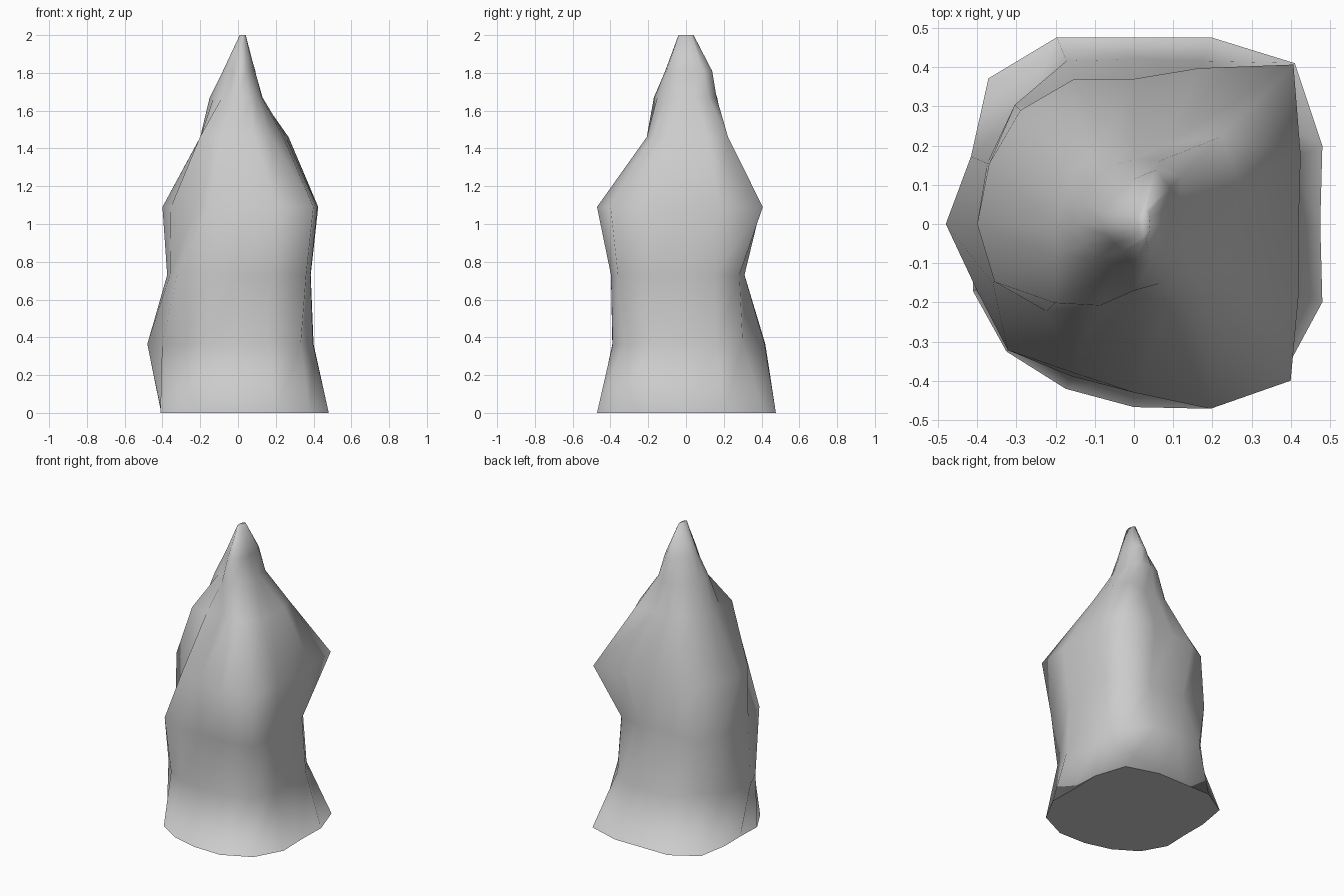
import bpy, bmesh
from math import cos, sin, pi

SIDES = 16

# Outline of the rock at each height: radii counter-clockwise from +x
LAYERS = {
    0.00: (.475, .52, .58, .515, .475, .515, .525, .44, .405, .445, .46, .455, .467, .51, .54, .52),
    0.364: (.40, .425, .425, .45, .42, .45, .40, .45, .48, .435, .415, .40, .39, .42, .47, .43),
    0.73: (.385, .40, .40, .335, .31, .335, .43, .405, .375, .39, .455, .42, .39, .43, .51, .415),
    1.09: (.42, .46, .575, .43, .37, .40, .41, .40, .40, .385, .315, .41, .43, .51, .565, .455),
    1.46: (.255, .29, .315, .22, .205, .21, .20, .19, .20, .215, .285, .225, .17, .225, .25, .26),
    1.67: (.13, .13, .17, .175, .165, .16, .15, .14, .15, .14, .12, .115, .17, .165, .145, .135),
    1.81: (.09, .095, .13, .15, .115, .09, .08, .08, .08, .075, .07, .075, .11, .11, .10, .09),
}


def ring(bm, points, z):
    return [bm.verts.new((x, y, z)) for x, y in points]


angles = [2 * pi * i / SIDES for i in range(SIDES)]
bm = bmesh.new()

# Uneven rock layers
rings = [ring(bm, [(r * cos(a), r * sin(a)) for r, a in zip(radii, angles)], z)
         for z, radii in LAYERS.items()]
# Narrow tip
rings.append(ring(bm, [(.025 + .016 * cos(a), .04 * sin(a)) for a in angles], 2.0))

# Skin between layers, closed at base and tip
for low, high in zip(rings, rings[1:]):
    for i in range(SIDES):
        j = (i + 1) % SIDES
        bm.faces.new((low[i], low[j], high[j], high[i]))
base = bm.faces.new(rings[0][::-1])
bm.faces.new(rings[-1])
# Flat underside with a softly shaded rim
bmesh.ops.inset_region(bm, faces=[base], thickness=.08)
for face in bm.faces:
    face.smooth = True
bm.normal_update()

mesh = bpy.data.meshes.new("pointed_rock")
bm.to_mesh(mesh)
bm.free()
rock = bpy.data.objects.new("pointed_rock", mesh)
bpy.context.collection.objects.link(rock)
